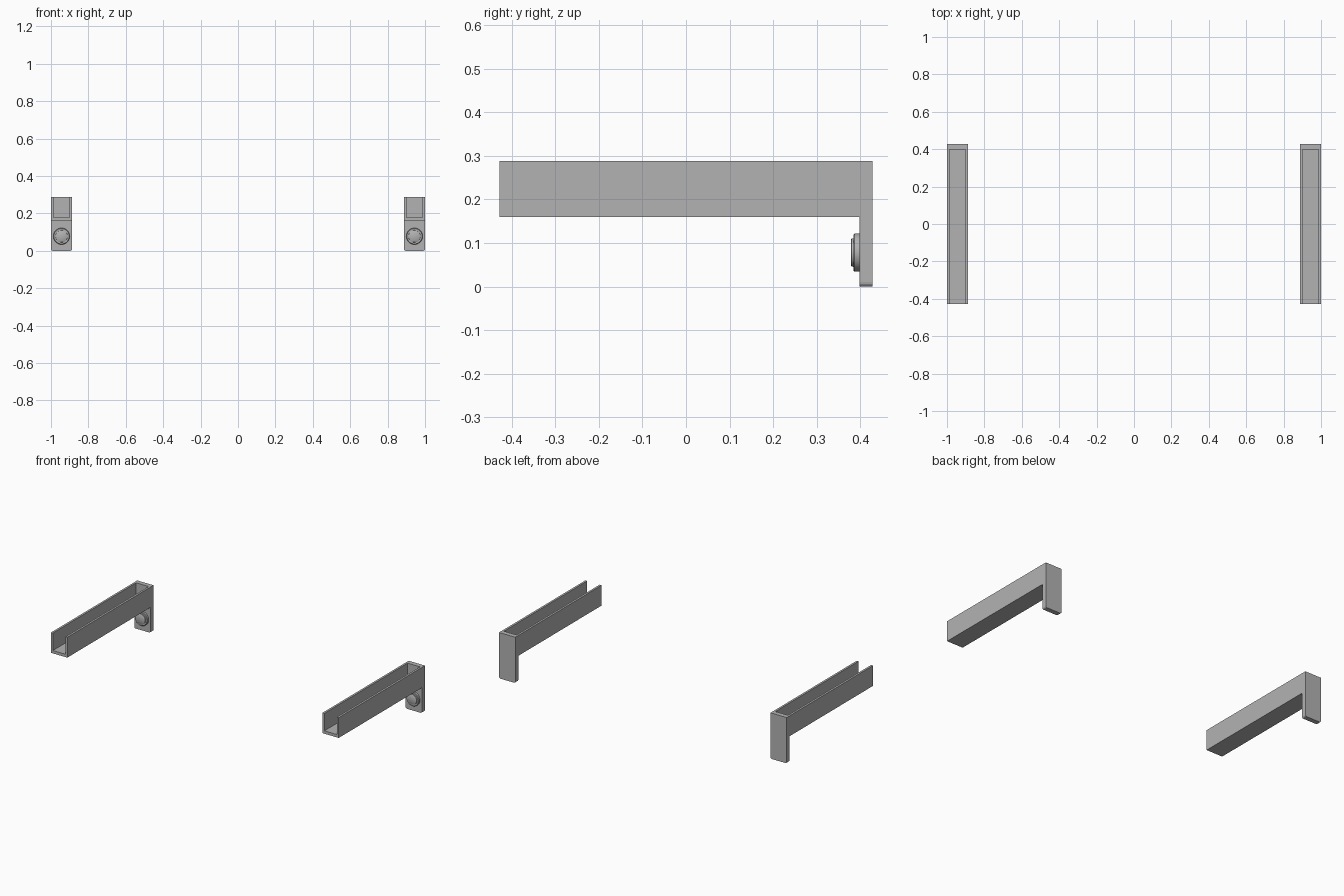
import bpy, bmesh
from math import pi, sin, cos
from mathutils import Matrix

cube = bpy.data.objects.get("Cube")
if cube:
    bpy.data.objects.remove(cube, do_unlink=True)

grey = bpy.data.materials.new("plain grey")
grey.use_nodes = True
colour = (0.45, 0.45, 0.45, 1)
grey.diffuse_color = colour
grey.node_tree.nodes["Principled BSDF"].inputs["Base Color"].default_value = colour

HALF = 0.0565           # half width of a bracket
WALL = 0.013            # side wall thickness
FRONT, PLATE, BACK = -0.428, 0.398, 0.428
LOW, FLOOR, TOP = 0.16, 0.178, 0.288
BOLT_Z = 0.078


def finish(bm, name, x):
    bmesh.ops.recalc_face_normals(bm, faces=bm.faces)
    mesh = bpy.data.meshes.new(name)
    bm.to_mesh(mesh)
    bm.free()
    mesh.materials.append(grey)
    obj = bpy.data.objects.new(name, mesh)
    bpy.context.collection.objects.link(obj)
    obj.location.x = x
    return obj


def extrude_profile(name, points, y0, y1, x):
    """Extrude an x-z outline along y."""
    bm = bmesh.new()
    face = bm.faces.new([bm.verts.new((px, y0, pz)) for px, pz in points])
    made = bmesh.ops.extrude_face_region(bm, geom=[face])["geom"]
    verts = [v for v in made if isinstance(v, bmesh.types.BMVert)]
    bmesh.ops.translate(bm, verts=verts, vec=(0, y1 - y0, 0))
    return finish(bm, name, x)


def lathe(name, profile, x, sides=32):
    """Spin (radius, y) points round the bolt axis."""
    bm = bmesh.new()
    rings = [[bm.verts.new((r * cos(2 * pi * i / sides), y,
                            BOLT_Z + r * sin(2 * pi * i / sides)))
              for i in range(sides)] for r, y in profile]
    for a, b in zip(rings, rings[1:]):
        for i in range(sides):
            j = (i + 1) % sides
            bm.faces.new((a[i], a[j], b[j], b[i]))
    bm.faces.new(rings[0])
    bm.faces.new(rings[-1])
    obj = finish(bm, name, x)
    bpy.ops.object.select_all(action="DESELECT")
    obj.select_set(True)
    bpy.context.view_layer.objects.active = obj
    bpy.ops.object.shade_smooth_by_angle(angle=0.6)
    return obj


# Open channel outline and end plate outline with rounded lower corners
inner = HALF - WALL
channel = [(-HALF, LOW), (HALF, LOW), (HALF, TOP), (inner, TOP),
           (inner, FLOOR), (-inner, FLOOR), (-inner, TOP), (-HALF, TOP)]
R = 0.01
corner = [(HALF - R + R * sin(a * pi / 8), R - R * cos(a * pi / 8)) for a in range(5)]
plate = corner + [(HALF, TOP), (-HALF, TOP)] + [(-px, pz) for px, pz in reversed(corner)]

for side, x in (("right", HALF - 1), ("left", 1 - HALF)):
    extrude_profile(side + "_channel", channel, FRONT, PLATE, x)
    extrude_profile(side + "_end_plate", plate, PLATE, BACK, x)
    # Stepped bolt head on the front of the end plate
    lathe(side + "_washer", [(0.044, PLATE), (0.044, 0.387), (0.041, 0.384)], x)
    lathe(side + "_bolt_head", [(0.033, 0.385), (0.032, 0.380), (0.029, 0.378)], x)
